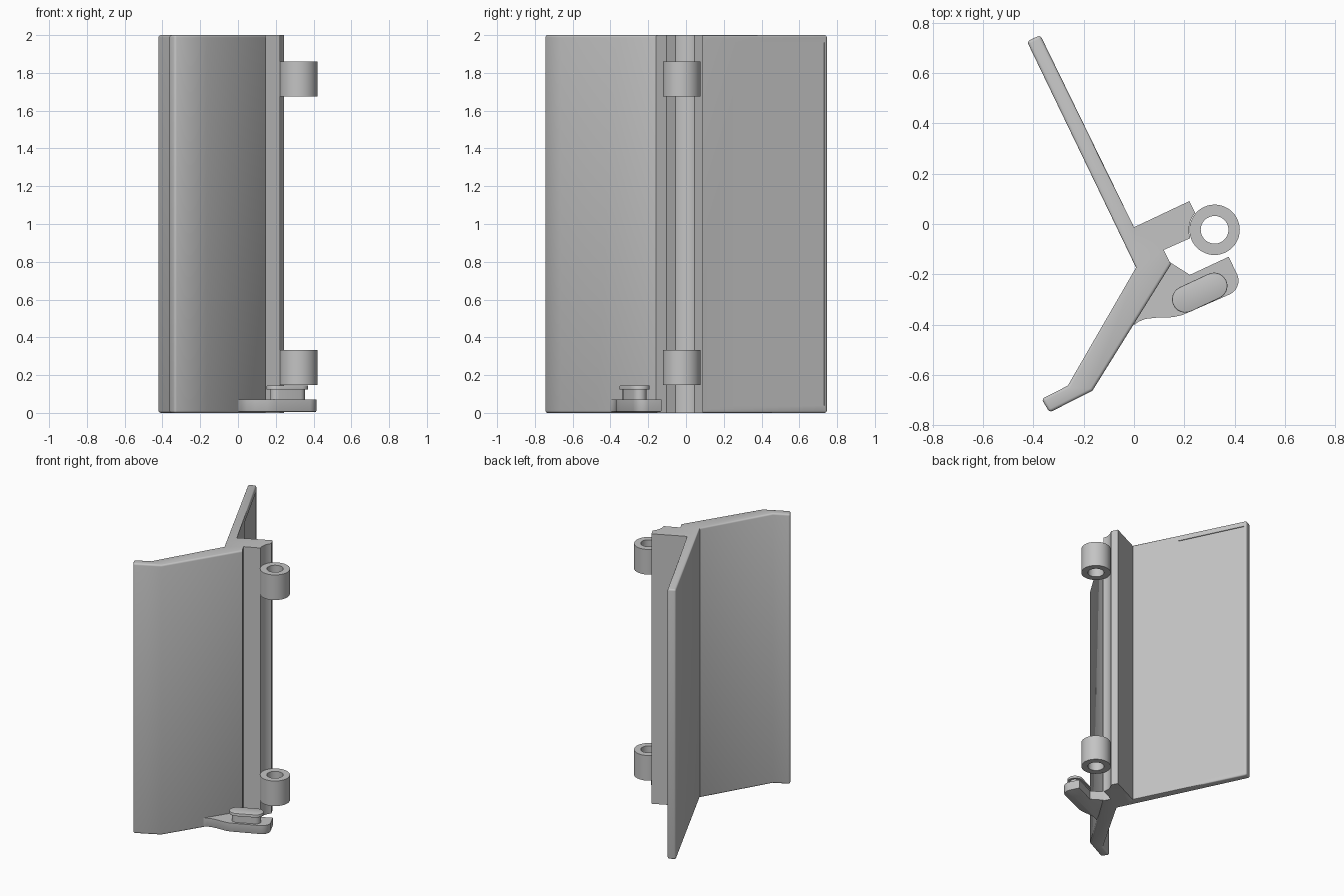
import bpy, bmesh, math
from mathutils import Vector, Matrix

if "Cube" in bpy.data.objects:
    bpy.data.objects.remove(bpy.data.objects["Cube"])

grey = bpy.data.materials.new("plain grey")
grey.diffuse_color = (0.55, 0.55, 0.55, 1)
grey.use_nodes = True
grey.node_tree.nodes["Principled BSDF"].inputs["Base Color"].default_value = grey.diffuse_color


def finish(bm, name, smooth=True):
    bmesh.ops.recalc_face_normals(bm, faces=bm.faces)
    mesh = bpy.data.meshes.new(name)
    bm.to_mesh(mesh)
    bm.free()
    ob = bpy.data.objects.new(name, mesh)
    bpy.context.collection.objects.link(ob)
    mesh.materials.append(grey)
    if smooth:
        bpy.ops.object.select_all(action='DESELECT')
        ob.select_set(True)
        bpy.context.view_layer.objects.active = ob
        bpy.ops.object.shade_smooth_by_angle(angle=math.radians(35))
    return ob


def prism(outline, z0, z1):
    bm = bmesh.new()
    face = bm.faces.new([bm.verts.new((x, y, z0)) for x, y in outline])
    top = bmesh.ops.extrude_face_region(bm, geom=[face])["geom"]
    bmesh.ops.translate(bm, vec=(0, 0, z1 - z0),
                        verts=[g for g in top if isinstance(g, bmesh.types.BMVert)])
    bmesh.ops.recalc_face_normals(bm, faces=bm.faces)
    return bm


def arc(cx, cy, r, a0, a1, n):
    return [(cx + r * math.cos(math.radians(a0 + (a1 - a0) * i / n)),
             cy + r * math.sin(math.radians(a0 + (a1 - a0) * i / n))) for i in range(n + 1)]


def stadium(a, b, r, n=12):
    ang = math.degrees(math.atan2(b[1] - a[1], b[0] - a[0]))
    return arc(*b, r, ang - 90, ang + 90, n) + arc(*a, r, ang + 90, ang + 270, n)


PIN = (0.32, -0.023)

# Body: two angled plates with a hinge block, socket hollowed around the barrels
profile = [(-0.425, 0.725), (-0.372, 0.75), (0.0, -0.013), (0.22, 0.091)]
profile += arc(*PIN, 0.102, 139, 199, 10)
profile += [(0.118, -0.103), (0.147, -0.16), (-0.165, -0.662), (-0.335, -0.748),
            (-0.367, -0.695), (-0.263, -0.642), (0.008, -0.173)]
body = prism(profile, 0, 2)


def on_block(v):
    return v.co.x > -0.005 and v.co.y > -0.15


rim = []
for e in body.edges:
    a, b = e.verts
    vertical = abs(a.co.z - b.co.z) > 1
    plate_end = vertical and abs(a.co.y) > 0.68
    plate_rim = not vertical and not (on_block(a) and on_block(b)) \
        and max(a.co.x, b.co.x) < 0.15 and not (on_block(a) and a.co.x > 0.1) \
        and not (on_block(b) and b.co.x > 0.1)
    if plate_end or plate_rim:
        rim.append(e)
bmesh.ops.bevel(body, geom=rim, offset=0.012, segments=3, profile=0.5,
                affect='EDGES', clamp_overlap=True)
body = finish(body, "angled_body")

# Shallow recess on the long plate
root, tip = Vector((0.0, -0.013, 0)), Vector((-0.372, 0.75, 0))
along = (tip - root).normalized()
out = Vector((along.y, -along.x, 0))
p0, p1 = root + along * 0.34, root + along * 0.83
corners = [p0 - out * 0.006, p1 - out * 0.006, p1 + out * 0.03, p0 + out * 0.03]
cutter = finish(prism([(c.x, c.y) for c in corners], 0.04, 1.96), "recess_cutter", False)
cutter.hide_render = True
cutter.hide_set(True)
cut = body.modifiers.new("recess", 'BOOLEAN')
cut.operation, cut.solver, cut.object = 'DIFFERENCE', 'EXACT', cutter

# Hinge barrels: hollow rings
for name, z0, z1 in (("lower_barrel", 0.147, 0.333), ("upper_barrel", 1.674, 1.86)):
    bm = bmesh.new()
    n = 48
    section = [(0.1, z0), (0.1, z1), (0.055, z1), (0.055, z0)]
    rings = [[bm.verts.new((PIN[0] + r * math.cos(math.tau * i / n),
                            PIN[1] + r * math.sin(math.tau * i / n), z))
              for r, z in section] for i in range(n)]
    for i in range(n):
        p, q = rings[i], rings[(i + 1) % n]
        for k in range(4):
            bm.faces.new((p[k], q[k], q[(k + 1) % 4], p[(k + 1) % 4]))
    finish(bm, name)

# Foot: rounded tab at the base
foot = [(0.05, -0.26), (0.0, -0.402), (0.018, -0.388), (0.045, -0.377), (0.09, -0.372),
        (0.155, -0.37), (0.19, -0.362), (0.225, -0.347)]
foot += arc(0.355, -0.225, 0.06, -64, 22, 8)
foot += [(0.376, -0.13), (0.222, -0.202), (0.143, -0.152), (0.08, -0.17)]
bm = prism(foot, 0.004, 0.07)
bottom = [e for e in bm.edges if all(v.co.z < 0.01 for v in e.verts)]
bmesh.ops.bevel(bm, geom=bottom, offset=0.008, segments=2, profile=0.5, affect='EDGES')
finish(bm, "foot_tab")

# Peg: oblong neck with a wider cap
A, B = (0.204, -0.299), (0.318, -0.246)
finish(prism(stadium(A, B, 0.036), 0.065, 0.13), "peg_neck")
bm = prism(stadium(A, B, 0.053), 0.125, 0.145)
edge = [e for e in bm.edges if all(v.co.z > 0.14 for v in e.verts)]
bmesh.ops.bevel(bm, geom=edge, offset=0.004, segments=2, profile=0.5, affect='EDGES')
finish(bm, "peg_cap")
